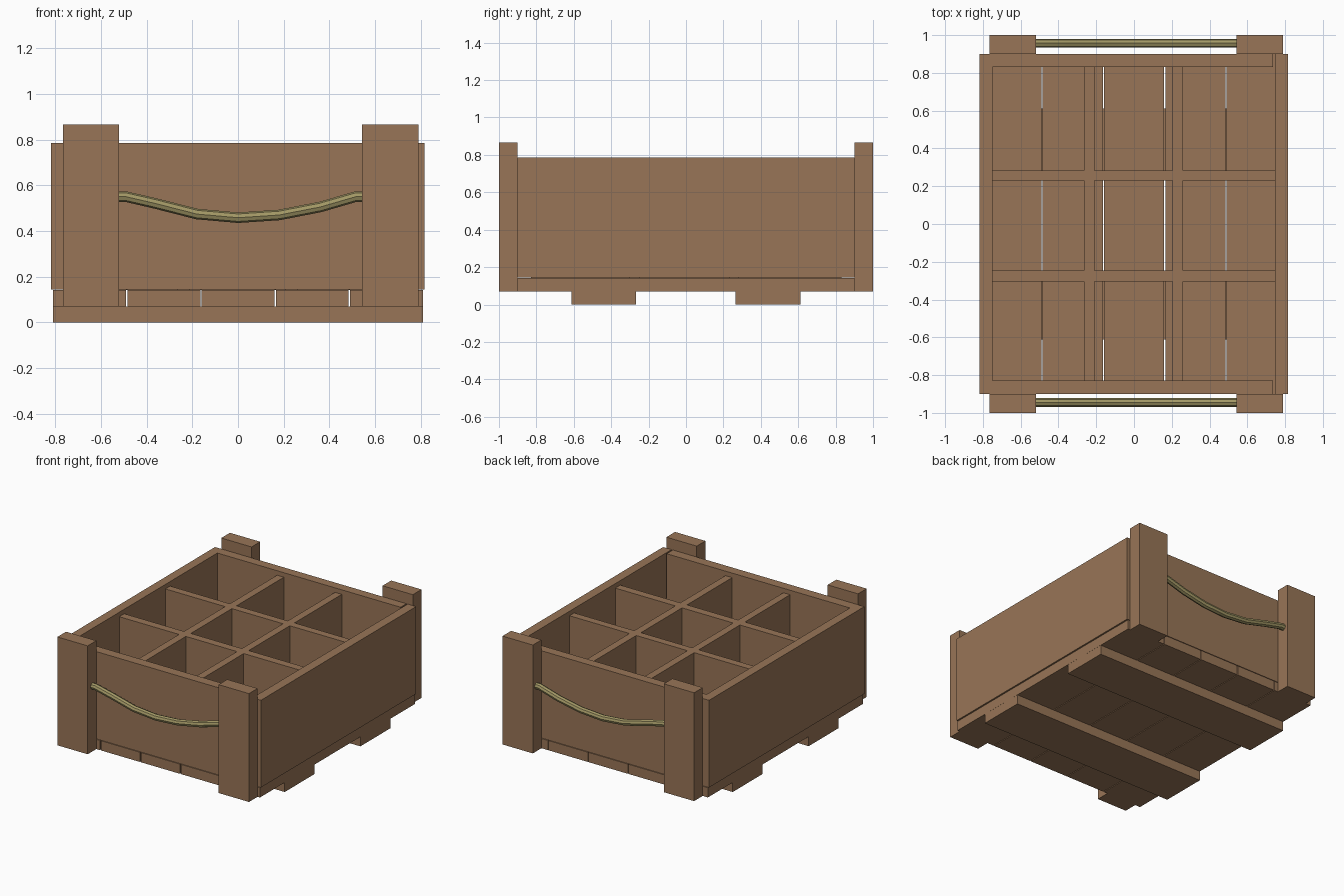
import bpy

cube = bpy.data.objects.get("Cube")
if cube:
    bpy.data.objects.remove(cube, do_unlink=True)


def make_material(name, colour):
    mat = bpy.data.materials.new(name)
    mat.use_nodes = True
    mat.diffuse_color = colour
    mat.node_tree.nodes["Principled BSDF"].inputs["Base Color"].default_value = colour
    return mat


wood = make_material("brown wood", (0.314, 0.178, 0.095, 1))
hemp = make_material("olive rope", (0.36, 0.31, 0.13, 1))


def board(name, x, y, z):
    """Box spanning the given (low, high) ranges."""
    bpy.ops.mesh.primitive_cube_add(size=1)
    obj = bpy.context.object
    obj.name = name
    spans = (x, y, z)
    for v in obj.data.vertices:
        v.co = [lo + (c + 0.5) * (hi - lo) for c, (lo, hi) in zip(v.co, spans)]
    obj.data.materials.append(wood)
    return obj


def rope_handle(name, y):
    """Sagging rope between two posts."""
    path = [(-0.53, 0.55), (-0.49, 0.55), (-0.36, 0.52), (-0.18, 0.474), (0, 0.458),
            (0.18, 0.47), (0.36, 0.505), (0.515, 0.55), (0.555, 0.55)]
    curve = bpy.data.curves.new(name, "CURVE")
    curve.dimensions = "3D"
    curve.bevel_depth = 0.023
    curve.bevel_resolution = 2
    curve.use_fill_caps = True
    spline = curve.splines.new("POLY")
    spline.points.add(len(path) - 1)
    for point, (x, z) in zip(spline.points, path):
        point.co = (x, y, z, 1)
    curve.materials.append(hemp)
    obj = bpy.data.objects.new(name, curve)
    bpy.context.collection.objects.link(obj)
    bpy.ops.object.select_all(action="DESELECT")
    obj.select_set(True)
    bpy.context.view_layer.objects.active = obj
    bpy.ops.object.convert(target="MESH")
    bpy.ops.object.shade_smooth_by_angle()


# Runners under the floor
board("front_runner", (-0.808, 0.808), (-0.612, -0.268), (0, 0.07))
board("back_runner", (-0.808, 0.808), (0.265, 0.612), (0, 0.07))

# Floor planks with narrow gaps
pitch, gap = 0.3245, 0.006
for i in range(5):
    left = -0.811 + i * pitch
    board(f"floor_plank_{i + 1}", (left + gap / 2, left + pitch - gap / 2),
          (-0.9, 0.9), (0.07, 0.141))

# Side and end walls
wall_z = (0.145, 0.785)
board("right_wall", (-0.817, -0.75), (-0.9, 0.9), wall_z)
board("left_wall", (0.747, 0.816), (-0.9, 0.9), wall_z)
board("front_wall", (-0.75, 0.737), (-0.9, -0.828), wall_z)
board("back_wall", (-0.75, 0.737), (0.832, 0.9), wall_z)

# Corner posts
for end, y in (("front", (-1, -0.9)), ("back", (0.9, 1))):
    board(f"{end}_right_post", (-0.766, -0.52), y, (0.07, 0.865))
    board(f"{end}_left_post", (0.543, 0.789), y, (0.07, 0.865))

# Dividers making nine compartments
divider_z = (0.141, 0.752)
board("right_divider", (-0.265, -0.21), (-0.828, 0.832), divider_z)
board("left_divider", (0.205, 0.26), (-0.828, 0.832), divider_z)
board("front_divider", (-0.75, 0.747), (-0.305, -0.247), divider_z)
board("back_divider", (-0.75, 0.747), (0.229, 0.284), divider_z)

# Rope handles
rope_handle("front_rope_handle", -0.945)
rope_handle("back_rope_handle", 0.957)
